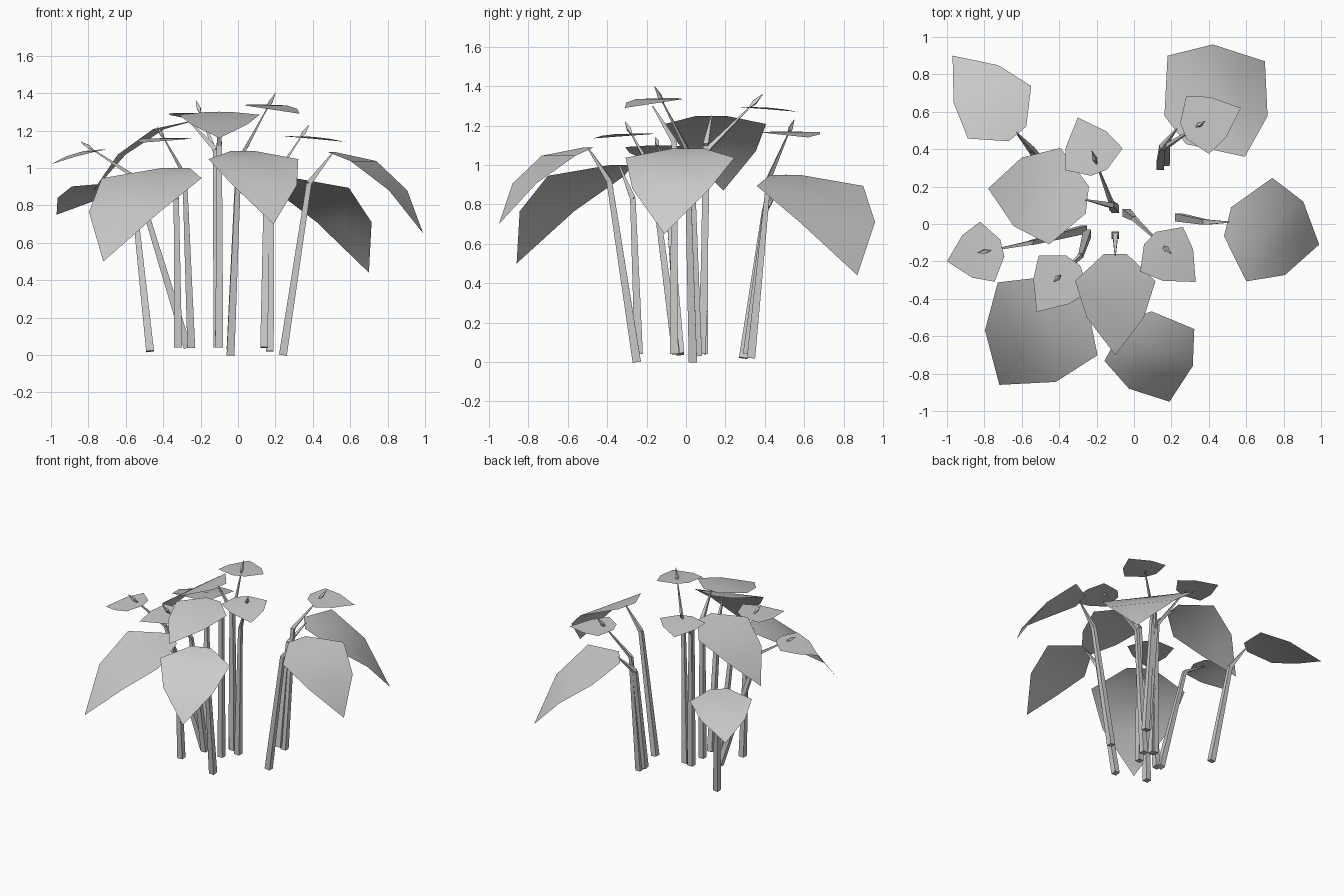
import bpy
from mathutils import Vector

if "Cube" in bpy.data.objects:
    bpy.data.objects.remove(bpy.data.objects["Cube"])


def make(name, verts, faces, smooth=False):
    me = bpy.data.meshes.new(name)
    me.from_pydata([tuple(v) for v in verts], [], faces)
    me.update()
    ob = bpy.data.objects.new(name, me)
    bpy.context.collection.objects.link(ob)
    if smooth:
        for p in me.polygons:
            p.use_smooth = True
    return ob


def tube(name, path, radii):
    """Four-sided tube along a path, one radius per point."""
    n = len(path)
    pts = [Vector(p) for p in path]
    verts, faces = [], []
    for i, (p, r) in enumerate(zip(pts, radii)):
        d = (pts[min(i + 1, n - 1)] - pts[max(i - 1, 0)]).normalized()
        ref = Vector((0, 1, 0)) if abs(d.y) < 0.8 else Vector((1, 0, 0))
        u = d.cross(ref).normalized()
        w = d.cross(u)
        verts += [p + r * (a * u + b * w)
                  for a, b in ((1, 1), (-1, 1), (-1, -1), (1, -1))]
    for i in range(n - 1):
        for k in range(4):
            a, b = i * 4 + k, i * 4 + (k + 1) % 4
            faces.append((a, b, b + 4, a + 4))
    faces += [(3, 2, 1, 0), tuple(range(4 * n - 4, 4 * n))]
    return make(name, verts, faces)


def blade(name, base, tip, width):
    """Heart-like blade arching from base down to a pointed tip."""
    base, tip = Vector(base), Vector(tip)
    run = Vector((tip.x - base.x, tip.y - base.y, 0))
    drop = base.z - tip.z
    r = drop / run.length
    side = Vector((-run.y, run.x, 0)).normalized()
    # rows: distance along, fraction of drop, half width
    rows = [(-0.02, 0, 0.28), (0.22 + 0.13 * r, 0.11, 1),
            (0.58 + 0.16 * r, 0.47, 0.71)]
    verts = []
    for t, z, w in rows:
        c = base + run * t - Vector((0, 0, drop * z))
        verts += [c + side * width * w * s for s in (1, 0, -1)]
    verts.append(tip)
    faces = [(0, 1, 4, 3), (1, 2, 5, 4), (3, 4, 7, 6), (4, 5, 8, 7),
             (6, 7, 9), (7, 8, 9)]
    return make(name, verts, [f[::-1] for f in faces], True)


# leaves: stem foot, stem bend, blade base, blade tip, half width
leaves = [
    ((-.47, .29, .02), (-.55, .40, .77), (-.63, .49, .92), (-.97, .90, .75), .22),
    ((.14, .31, .04), (.15, .41, .82), (.23, .51, .95), (.70, .87, .44), .34),
    ((-.11, .09, .04), (-.12, .10, 1.10), (-.26, .13, 1.25), (-.78, .19, .87), .26),
    ((.24, .035, 0), (.38, .01, .92), (.51, .01, 1.085), (.99, -.11, .65), .285),
    ((-.32, -.24, .04), (-.33, -.27, .83), (-.34, -.34, 1.0), (-.72, -.86, .50), .33),
    ((-.04, -.25, 0), (0, -.39, .92), (.03, -.50, 1.09), (.19, -.95, .70), .255),
    ((-.10, -.06, .04), (-.10, -.06, 1.12), (-.10, -.17, 1.30), (-.10, -.70, 1.16), .215),
]
for i, (foot, bend, base, tip, width) in enumerate(leaves):
    tube(f"leaf_stem_{i}", [foot, bend], [.021, .014])
    tube(f"leaf_stalk_{i}", [bend, base], [.014, .003])
    blade(f"leaf_{i}", base, tip, width)

# flowers: stem foot, stem bend, spathe base, spathe tip, spike top
flowers = [
    ((-.10, .08, .04), (-.12, .11, 1.08), (-.19, .28, 1.295), (-.30, .57, 1.27), (-.225, .39, 1.36)),
    ((-.27, -.03, .04), (-.55, -.10, .95), (-.71, -.13, 1.10), (-1.0, -.20, 1.02), (-.84, -.155, 1.14)),
    ((-.25, -.05, .04), (-.285, -.17, .96), (-.33, -.20, 1.16), (-.52, -.47, 1.135), (-.43, -.31, 1.22)),
    ((-.04, .06, .03), (0, .03, 1.03), (.09, -.08, 1.34), (.33, -.31, 1.29), (.20, -.16, 1.40)),
    ((.17, .33, .02), (.18, .42, .93), (.27, .50, 1.17), (.57, .62, 1.14), (.38, .55, 1.23)),
]
for i, (foot, bend, base, tip, top) in enumerate(flowers):
    top, bend_v = Vector(top), Vector(bend)
    low = bend_v.lerp(top, 0.74)
    tube(f"flower_stem_{i}", [foot, bend], [.021, .012])
    tube(f"flower_stalk_{i}", [bend, low], [.011, .003])
    blade(f"spathe_{i}", base, tip, .165)
    # spindle-shaped spike standing out of the spathe
    tube(f"flower_spike_{i}", [low, low.lerp(top, .45), top], [.002, .010, .001])
